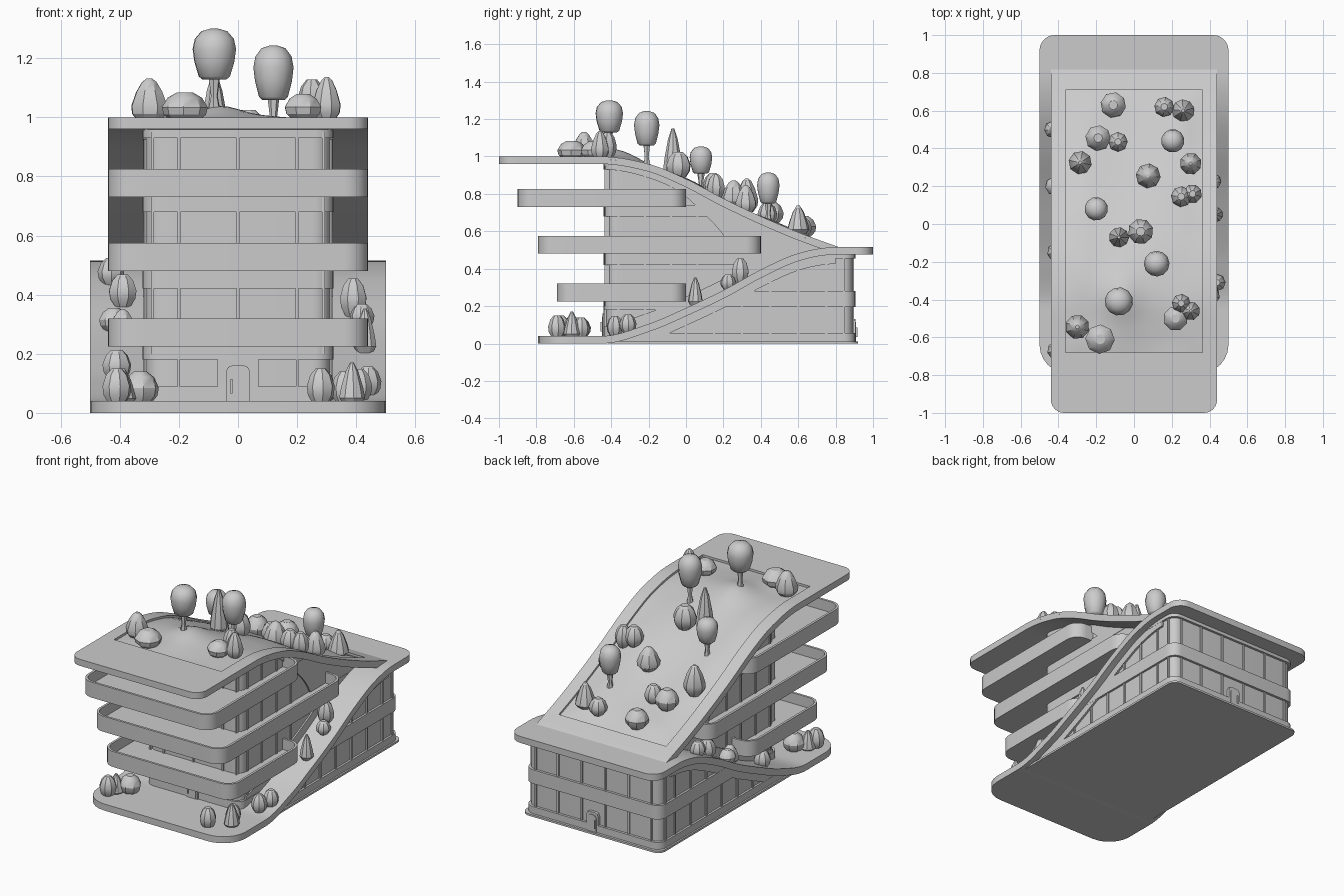
import bpy, bmesh, math
from math import sin, cos, pi, sqrt, radians, exp

if "Cube" in bpy.data.objects:
    bpy.data.objects.remove(bpy.data.objects["Cube"])


def finish(name, bm, angle=35):
    bmesh.ops.recalc_face_normals(bm, faces=bm.faces)
    me = bpy.data.meshes.new(name)
    bm.to_mesh(me)
    bm.free()
    ob = bpy.data.objects.new(name, me)
    bpy.context.collection.objects.link(ob)
    me.shade_smooth()
    me.set_sharp_from_angle(angle=radians(angle))
    return ob


def loft(name, loops, angle=35):
    # Skin closed loops in sequence and cap both ends
    bm = bmesh.new()
    rings = [[bm.verts.new(p) for p in lp] for lp in loops]
    for a, b in zip(rings, rings[1:]):
        n = len(a)
        for i in range(n):
            bm.faces.new((a[i], a[(i + 1) % n], b[(i + 1) % n], b[i]))
    bm.faces.new(rings[0])
    bm.faces.new(rings[-1])
    return finish(name, bm, angle)


def box(name, x0, x1, y0, y1, z0, z1):
    rect = [(x0, y0), (x1, y0), (x1, y1), (x0, y1)]
    return loft(name, [[(x, y, z) for x, y in rect] for z in (z0, z1)])


def curve(pts):
    # Smooth interpolating function through (y, z) points
    n = len(pts)
    m = []
    for i in range(n):
        a, b = pts[max(i - 1, 0)], pts[min(i + 1, n - 1)]
        flat = any(abs(pts[i][1] - p[1]) < 1e-6 for p in (a, b))
        m.append(0 if flat else (b[1] - a[1]) / (b[0] - a[0]))

    def f(y):
        if y <= pts[0][0]:
            return pts[0][1]
        for i in range(n - 1):
            (ya, za), (yb, zb) = pts[i], pts[i + 1]
            if y <= yb:
                h = yb - ya
                t = (y - ya) / h
                return ((2*t**3 - 3*t*t + 1) * za + (t**3 - 2*t*t + t) * h * m[i]
                        + (3*t*t - 2*t**3) * zb + (t**3 - t*t) * h * m[i + 1])
        return pts[-1][1]
    return f


def under(f, t=0.04):
    return lambda y: max(0, f(y) - t * sqrt(1 + ((f(y + .01) - f(y - .01)) / .02) ** 2))


def slab(name, y0, y1, xs, zb, zt, r0=0, r1=0, n=40):
    # Solid running along y, between two height functions, with rounded plan corners
    lo = zb if callable(zb) else lambda y: zb
    hi = zt if callable(zt) else lambda y: zt
    arc = [1 - cos(i / 6 * pi / 2) for i in range(7)]
    a, b = y0 + r0, y1 - r1
    ys = [a + (b - a) * i / n for i in range(n + 1)]
    if r0:
        ys = [y0 + r0 * k for k in arc[:-1]] + ys
    if r1:
        ys = ys + [y1 - r1 * k for k in arc[-2::-1]]
    loops = []
    for y in ys:
        ins = 0
        for r, d in ((r0, y - y0), (r1, y1 - y)):
            if r and d < r:
                ins = r - sqrt(max(0, r * r - (r - d) ** 2))
        l, r, b, t = xs[0] + ins, xs[1] - ins, lo(y), hi(y)
        if t - b > .002:
            loops.append([(l, y, b), (r, y, b), (r, y, t), (l, y, t)])
    if len(loops) > 1:
        return loft(name, loops)


def sym(w):
    return (-w, w)


# Main curves: planted roof and rising ground ribbon
roof = curve([(-1, 1), (-.46, 1), (-.2, .96), (0, .88), (.2, .775), (.4, .68), (.6, .595), (.8, .522), (.9, .49)])
ramp = curve([(-.8, .04), (-.45, .04), (-.2, .105), (0, .19), (.2, .285), (.4, .395), (.6, .482), (.8, .515), (1, .515)])
ramp_under, roof_under = under(ramp), under(roof)
bed = lambda y: roof(y) - .015

slab("ground_ribbon", -.79, 1, sym(.5), ramp_under, ramp, .15, .08, 60)

# Roof slab with a raised border around the planting bed
slab("roof_slab", -1, .85, sym(.44), roof_under, bed, .07, 0, 60)
slab("roof_border_front", -1, -.68, sym(.44), bed, roof, .07, 0, 10)
slab("roof_border_back", .71, .85, sym(.44), bed, roof, n=8)
for tag, xs in (("left", (-.44, -.363)), ("right", (.363, .44))):
    slab("roof_border_" + tag, -.68, .71, xs, bed, roof, n=50)


def bump(x, y):
    e = max(0, min(1, (.36 - abs(x)) / .1, (y + .68) / .1, (.71 - y) / .1))
    return e * (.010 + .010 * sin(9*x + 5*y) * cos(8*y - 4*x)
                + .04 * exp(-((x + .07) / .1) ** 2 - ((y + .38) / .14) ** 2))


bm = bmesh.new()
NX, NY = 24, 44
g = []
for j in range(NY + 1):
    y = -.68 + 1.39 * j / NY
    g.append([bm.verts.new((x, y, bed(y) + .002 + bump(x, y)))
              for x in (-.363 + .726 * i / NX for i in range(NX + 1))])
for j in range(NY):
    for i in range(NX):
        bm.faces.new((g[j][i], g[j][i+1], g[j+1][i+1], g[j+1][i]))
finish("roof_garden_soil", bm)

# Front tower: glazed core, floor bands, curved side panels, mullions
side_top = curve([(-.44, .93), (-.25, .90), (-.05, .82), (.1, .69), (.22, .55), (.35, .3)])
slab("tower_glass", -.428, .75, sym(.312), lambda y: ramp(y) - .02, lambda y: roof_under(y) + .01, .06)
for i, (a, b) in enumerate([(.03, .09), (.18, .24), (.42, .49), (.68, .74), (.93, .97)]):
    slab(f"tower_band_{i}", -.44, .6, sym(.323), a, lambda y, b=b: min(b, roof_under(y) + .005), .06)
slab("tower_panel_upper", -.38, .75, sym(.321), lambda y: max(side_top(y), ramp(y)),
     lambda y: roof_under(y) + .005)
slab("tower_panel_lower", -.38, .6, sym(.321), ramp_under, lambda y: ramp(y) + .06)
for y in (-.36, -.22, -.08, .06):
    slab("tower_side_mullion", y - .005, y + .005, sym(.318), ramp, roof_under, n=1)
for x in (-.29, -.2, 0, .2, .29):
    box("tower_front_mullion", x - .005, x + .005, -.436, -.40, .2, .95)
box("entrance_wall", -.07, .07, -.44, -.40, .04, .2)
for x in (-.2, .2):
    box("entrance_mullion", x - .004, x + .004, -.436, -.40, .06, .2)


def door(y, s, z):
    # Rounded-top door leaf with frame and handle
    for nm, w, h, d in (("door_frame", .04, .12, .006), ("door_leaf", .028, .105, .009)):
        arch = [(-w, z), (w, z)] + [(w - .02 + .02 * cos(a), z + h - .02 + .02 * sin(a)) for a in (0, .8, pi/2)]
        arch += [(-w + .02 - .02 * cos(a), z + h - .02 + .02 * sin(a)) for a in (pi/2, .8, 0)]
        loft(nm, [[(px, y + s * k, pz) for px, pz in arch] for k in (-.02, d)])
    ya, yb = sorted((y, y + s * .016))
    box("door_handle", -.025, -.019, ya, yb, z + .025, z + .075)


door(-.44, -1, .04)
door(.9, 1, .01)


# Balcony trays
def plan(w, y0, y1, r, z):
    out = []
    for cx, cy, a0 in ((w - r, y1 - r, 0), (r - w, y1 - r, 90), (r - w, y0 + r, 180), (w - r, y0 + r, 270)):
        for k in range(7):
            a = radians(a0 + 15 * k)
            out.append((cx + r * cos(a), cy + r * sin(a), z))
    return out


for i, (y0, y1, z) in enumerate([(-.69, 0, .225), (-.79, .4, .48), (-.9, 0, .73)]):
    loft(f"balcony_{i}", [plan(.44, y0, y1, .08, z), plan(.44, y0, y1, .08, z + .095),
                          plan(.426, y0 + .014, y1 - .014, .066, z + .095),
                          plan(.426, y0 + .014, y1 - .014, .066, z + .03)])

# Rear block beneath the ribbon
clip = lambda z: (lambda y: min(z, ramp_under(y) + .005))
slab("rear_plinth", -.42, .92, sym(.47), 0, clip(.012), 0, .05)
slab("rear_glass", -.42, .89, sym(.447), .005, clip(.6), 0, .05)
for i, (a, b) in enumerate([(.005, .055), (.195, .28), (.455, .5)]):
    slab(f"rear_band_{i}", -.42, .905, sym(.46), a, clip(b), 0, .06)
slab("rear_panel_curved", -.4, .8, sym(.459), lambda y: max(.005, ramp_under(y) - .05), clip(.6))
for y in (.0, .15, .3, .45, .6, .75, .845):
    slab("rear_side_mullion", y - .006, y + .006, sym(.455), .01, clip(.48), n=1)
for x in (-.39, -.24, -.08, .08, .24, .39):
    box("rear_mullion", x - .006, x + .006, .86, .898, .01, .48)

# Plants: lathed low-poly crowns
SHAPES = {
    "bush": [(.55, 0), (.92, .25), (1, .5), (.75, .82), (.35, 1)],
    "egg": [(.55, 0), (.95, .2), (1, .38), (.72, .7), (.4, .92), (.15, 1)],
    "cone": [(.65, 0), (1, .15), (.85, .4), (.5, .78), (.15, 1)],
    "tree": [(.55, 0), (.72, .06), (.92, .35), (1, .6), (.9, .8), (.6, .95), (.2, 1)],
}


def lathe(name, x, y, z, r, h, prof, n, angle):
    loft(name, [[(x + r * k * cos(2*pi*i/n + x*9), y + r * k * sin(2*pi*i/n + x*9), z + h * t)
                 for i in range(n)] for k, t in prof], angle)


def plant(kind, x, y, r, h, z):
    if kind == "tree":
        lathe("tree_trunk", x, y, z - .02, .017, h * .5, [(1.3, 0), (.7, .4), (1.3, 1)], 6, 30)
        lathe("tree_crown", x, y, z + h * .34, r, h * .66, SHAPES[kind], 12, 45)
    else:
        lathe(kind, x, y, z - .01, r, h + .01, SHAPES[kind], 8 if kind != "cone" else 9, 30)


B, E, C, T = "bush", "egg", "cone", "tree"
for k, x, y, r, h in [
        (B, -.11, .63, .068, .10), (B, .16, .62, .053, .09), (C, .26, .6, .06, .14),
        (B, -.19, .455, .068, .11), (B, -.085, .435, .052, .10), (T, .205, .44, .062, .25),
        (E, -.285, .325, .062, .17), (E, .3, .32, .058, .14), (E, .075, .255, .066, .13),
        (B, .25, .145, .055, .11), (B, .31, .16, .05, .12), (T, -.2, .08, .062, .22),
        (B, .035, -.04, .068, .13), (C, -.08, -.07, .053, .25)]:
    plant(k, x, y, r, h, bed(y) + bump(x, y))
for k, x, y, r, h in [(T, .12, -.21, .068, .28), (T, -.08, -.41, .075, .26), (B, .22, -.5, .066, .08),
                      (B, .25, -.42, .05, .13), (E, .3, -.46, .05, .14), (E, -.3, -.545, .065, .14),
                      (B, -.18, -.61, .078, .09)]:
    plant(k, x, y, r, h, bed(y) + bump(x, y) + .005)
# Ground level planting along the ribbon
for k, x, y, r, h in [
        (B, .28, -.69, .048, .11), (C, .385, -.61, .045, .13), (B, .36, -.56, .045, .10),
        (B, -.33, -.57, .063, .10), (C, -.39, -.62, .045, .11), (B, -.41, -.67, .05, .11),
        (B, .41, -.38, .045, .10), (B, .44, -.31, .045, .09), (C, .43, .05, .04, .14),
        (B, .42, .225, .042, .07), (B, .39, .29, .048, .12), (B, -.41, -.15, .05, .09),
        (B, -.42, .2, .05, .07), (E, -.39, .13, .05, .10), (B, -.43, .5, .045, .08), (B, -.39, .35, .05, .10)]:
    plant(k, x, y, r, h, ramp(y))
